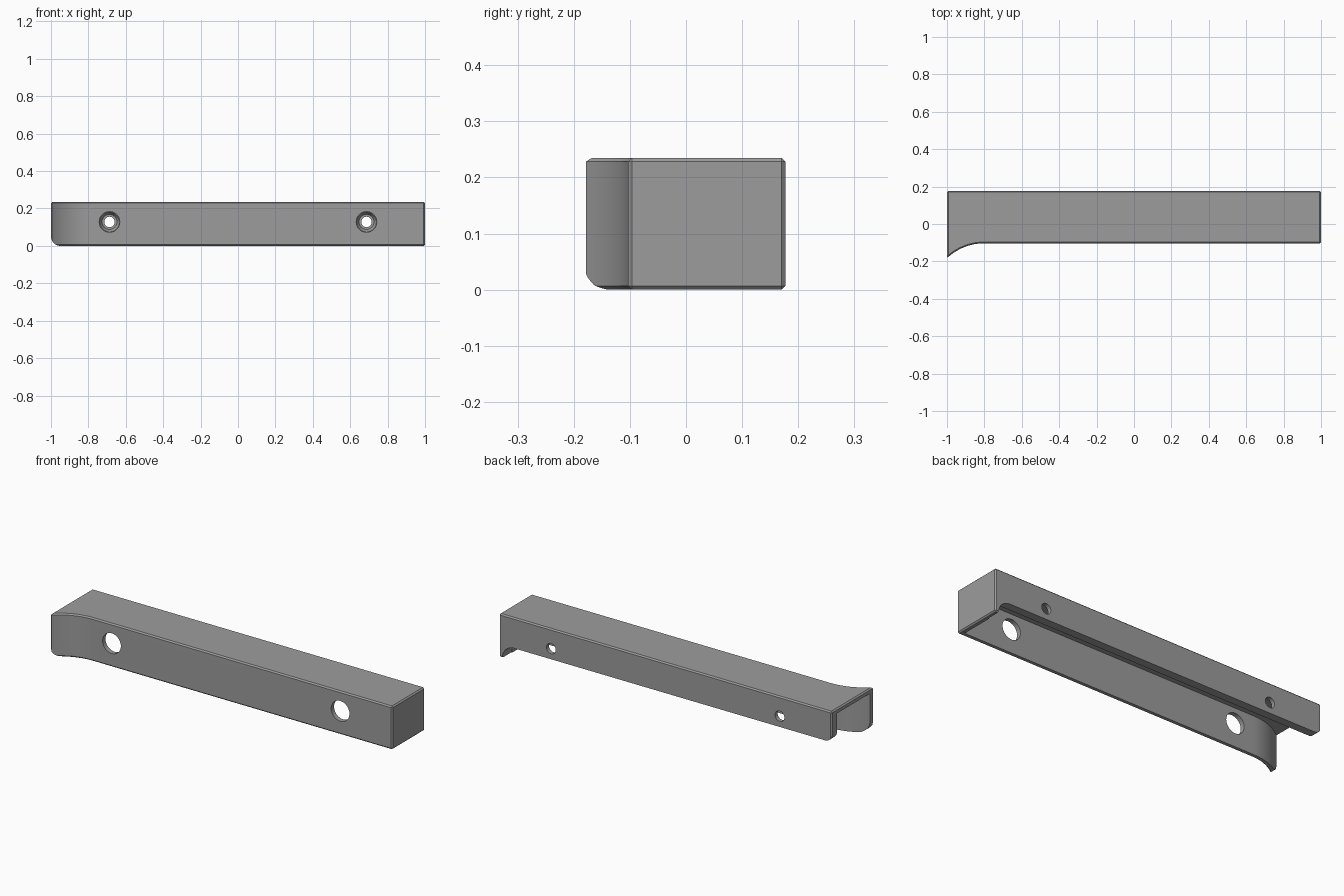
import bpy, bmesh, math
from mathutils import Vector

if "Cube" in bpy.data.objects:
    bpy.data.objects.remove(bpy.data.objects["Cube"])

WALL = 0.025          # shell thickness
BACK_WALL = 0.045     # thicker mounting wall
BACK, FRONT = 0.177, -0.103
HEIGHT = 0.235
R = 0.29              # radius of the flared end


def arc(cx, cy, r, a0, a1, n):
    return [(cx + r * math.cos(math.radians(a0 + (a1 - a0) * i / n)),
             cy + r * math.sin(math.radians(a0 + (a1 - a0) * i / n))) for i in range(n + 1)]


def prism(name, pts, lo, hi, axis):
    """Extrude a profile in the xy plane (axis z) or the xz plane (axis y)."""
    put = (lambda p, h: (p[0], p[1], h)) if axis == 'z' else (lambda p, h: (p[0], h, p[1]))
    bm = bmesh.new()
    face = bm.faces.new([bm.verts.new(put(p, lo)) for p in pts])
    res = bmesh.ops.extrude_face_region(bm, geom=[face])
    move = Vector((0, 0, hi - lo)) if axis == 'z' else Vector((0, hi - lo, 0))
    bmesh.ops.translate(bm, vec=move, verts=[v for v in res['geom'] if isinstance(v, bmesh.types.BMVert)])
    bmesh.ops.recalc_face_normals(bm, faces=bm.faces)
    return make(name, bm)


def cone(name, x, z, y0, y1, r0, r1):
    """Round cutter along y, radius r0 at y0 and r1 at y1."""
    bm = bmesh.new()
    rings = [[bm.verts.new((px, y, pz)) for px, pz in arc(x, z, r, 0, 360, 40)[:-1]]
             for y, r in ((y0, r0), (y1, r1))]
    for i in range(40):
        j = (i + 1) % 40
        bm.faces.new((rings[0][i], rings[0][j], rings[1][j], rings[1][i]))
    for ring in rings:
        bm.faces.new(ring)
    bmesh.ops.recalc_face_normals(bm, faces=bm.faces)
    return make(name, bm)


def make(name, bm):
    me = bpy.data.meshes.new(name)
    bm.to_mesh(me)
    bm.free()
    ob = bpy.data.objects.new(name, me)
    bpy.context.collection.objects.link(ob)
    return ob


# Outer body with flared left end
a_end = 90 + math.degrees(math.asin(0.2 / R))
flare = arc(-0.8, FRONT - R, R, a_end, 90, 14)
body = prism('channel_cover', flare + [(1, FRONT), (1, BACK), (-1, BACK)], 0, HEIGHT, 'z')
bev = body.modifiers.new('chamfer', 'BEVEL')
bev.width, bev.segments, bev.limit_method = 0.007, 1, 'ANGLE'
bev.angle_limit = math.radians(35)

# Hollow, open below and at the flared end
inner = arc(-0.8, FRONT - R, R + WALL, 90 + math.degrees(math.asin(0.26 / (R + WALL))), 90, 16)
cutters = [prism('hollow_cutter', inner + [(1 - WALL, FRONT + WALL), (1 - WALL, BACK - BACK_WALL),
                                           (-1.06, BACK - BACK_WALL)], -0.1, HEIGHT - WALL, 'z')]

# Rounded lower corner of the flare
cutters.append(prism('corner_cutter', arc(-0.95, 0.05, 0.05, 180, 270, 10)
                     + [(-0.95, -0.1), (-1.1, -0.1), (-1.1, 0.05)], -0.3, 0.05, 'y'))

# Shorter back wall, filleted into the closed end
cutters.append(prism('back_edge_cutter', [(-1.1, -0.1), (-1.1, 0.11)] + arc(-0.96, 0.11, 0.04, 180, 270, 8)
                     + arc(0.91, 0, 0.07, 90, 0, 10) + [(0.98, -0.1)], 0.1, 0.3, 'y'))

# Screw access holes in front, countersunk screw holes behind
for side in (-1, 1):
    x, z = side * 0.687, 0.128
    cutters.append(cone('access_hole_cutter', x, z, -0.2, 0.0, 0.055, 0.055))
    cutters.append(cone('countersink_cutter', x, z, BACK - BACK_WALL - 0.004, BACK - 0.022, 0.055, 0.04))
    cutters.append(cone('screw_hole_cutter', x, z, 0.1, 0.3, 0.028, 0.028))

bpy.context.view_layer.objects.active = body
body.select_set(True)
for c in cutters:
    m = body.modifiers.new(c.name, 'BOOLEAN')
    m.operation, m.solver, m.object = 'DIFFERENCE', 'EXACT', c
for m in list(body.modifiers):
    bpy.ops.object.modifier_apply(modifier=m.name)
for c in cutters:
    bpy.data.objects.remove(c)

# Plain grey finish
grey = bpy.data.materials.new('grey')
grey.diffuse_color = (0.335, 0.335, 0.335, 1)
grey.use_nodes = True
grey.node_tree.nodes["Principled BSDF"].inputs["Base Color"].default_value = grey.diffuse_color
body.data.materials.clear()
body.data.materials.append(grey)
bpy.ops.object.shade_smooth_by_angle(angle=math.radians(30))
